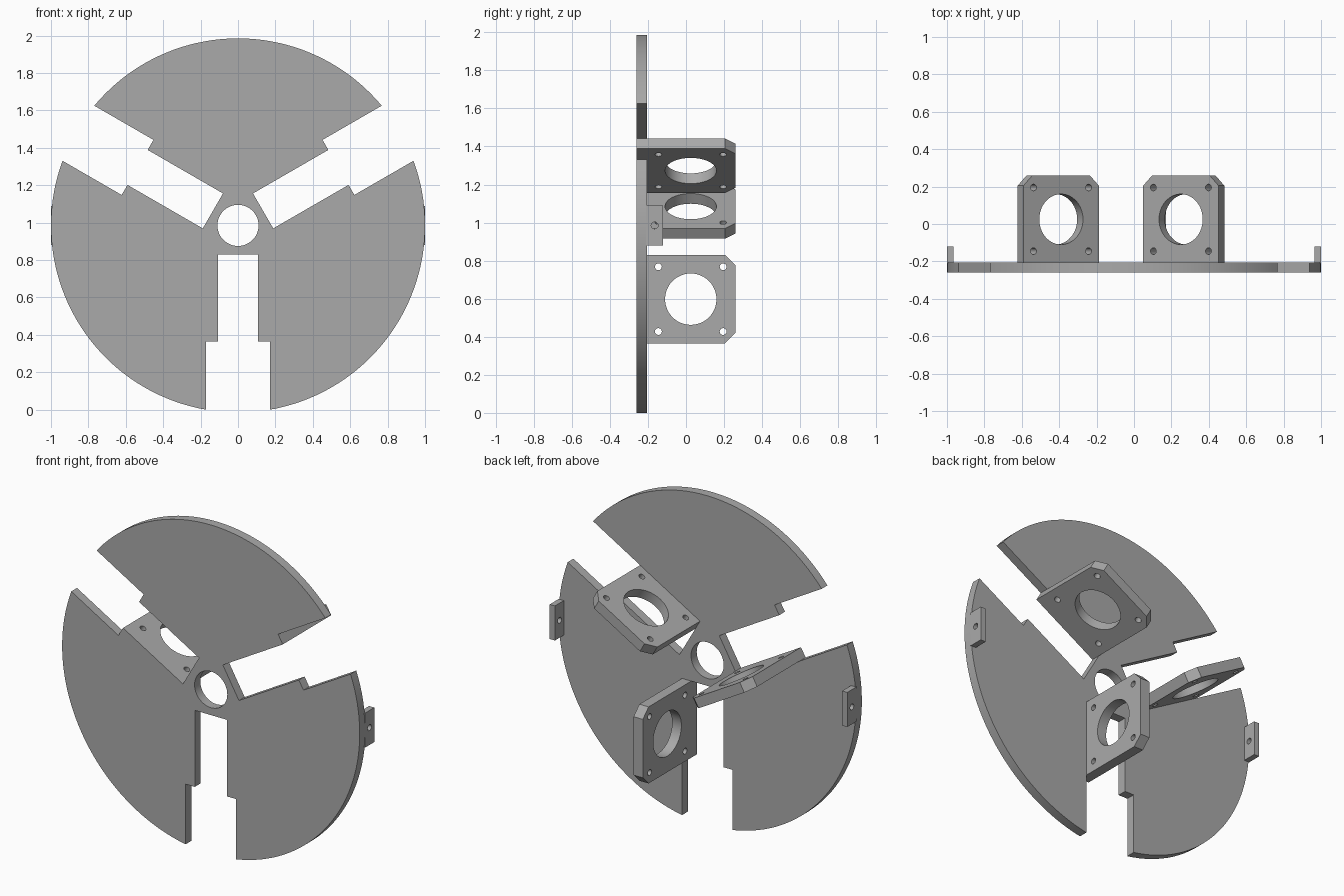
import bpy, bmesh
from math import sin, cos, asin, sqrt, radians, pi
from mathutils import Matrix, Vector

if "Cube" in bpy.data.objects:
    bpy.data.objects.remove(bpy.data.objects["Cube"])

CENTRE = 0.985      # height of the disc axis
SLOT, STEP = 0.108, 0.17   # half widths of the slot, inner and outer
INNER, OUTER = 0.155, 0.62  # radial span of the narrow slot

grey = bpy.data.materials.new("grey")
grey.diffuse_color = (0.4, 0.4, 0.4, 1)
grey.use_nodes = True
grey.node_tree.nodes["Principled BSDF"].inputs["Base Color"].default_value = (0.4, 0.4, 0.4, 1)


def circle(x, y, r, n):
    return [(x + r * cos(2 * pi * i / n), y + r * sin(2 * pi * i / n)) for i in range(n)]


def plate(name, loops, thickness, matrix):
    """Flat plate: first loop is the outline, the others are holes."""
    curve = bpy.data.curves.new(name, "CURVE")
    curve.dimensions = "2D"
    curve.fill_mode = "BOTH"
    curve.extrude = thickness / 2
    for loop in loops:
        spline = curve.splines.new("POLY")
        spline.points.add(len(loop) - 1)
        for point, (x, y) in zip(spline.points, loop):
            point.co = (x, y, 0, 1)
        spline.use_cyclic_u = True
    temp = bpy.data.objects.new(name + "_outline", curve)
    bpy.context.scene.collection.objects.link(temp)
    graph = bpy.context.evaluated_depsgraph_get()
    mesh = bpy.data.meshes.new_from_object(temp.evaluated_get(graph))
    bpy.data.objects.remove(temp)

    bm = bmesh.new()
    bm.from_mesh(mesh)
    bmesh.ops.remove_doubles(bm, verts=bm.verts, dist=0.0001)
    bmesh.ops.recalc_face_normals(bm, faces=bm.faces)
    bm.transform(matrix)
    bm.to_mesh(mesh)
    bm.free()
    mesh.materials.clear()
    mesh.materials.append(grey)
    obj = bpy.data.objects.new(name, mesh)
    bpy.context.scene.collection.objects.link(obj)
    bpy.ops.object.select_all(action="DESELECT")
    obj.select_set(True)
    bpy.context.view_layer.objects.active = obj
    bpy.ops.object.shade_smooth_by_angle(angle=radians(30))
    return obj


axis = Matrix.Translation((0, 0, CENTRE))
facing_front = Matrix.Rotation(pi / 2, 4, "X")
facing_side = Matrix(((0, 0, 1, 0), (1, 0, 0, 0), (0, 1, 0, 0), (0, 0, 0, 1)))

# Disc with three stepped slots and a centre hole
outline = []
half = asin(STEP)
rim = sqrt(1 - STEP ** 2)
for k in range(3):
    a = radians(270 + 120 * k)
    out, side = Vector((cos(a), sin(a))), Vector((-sin(a), cos(a)))
    edge = [(rim, STEP), (OUTER, STEP), (OUTER, SLOT), (INNER, SLOT)]
    outline += [tuple(out * r - side * w) for r, w in edge]
    outline += [tuple(out * r + side * w) for r, w in reversed(edge)]
    sweep = radians(120) - 2 * half
    outline += [(cos(a + half + sweep * i / 40), sin(a + half + sweep * i / 40)) for i in range(1, 40)]
plate("slotted_disc", [outline, circle(0, 0, 0.11, 48)], 0.055,
      Matrix.Translation((0, -0.2325, 0)) @ axis @ facing_front)

# Motor brackets standing behind the disc along one edge of each slot
mid = -(INNER + OUTER) / 2
front, back, cut = -0.205, 0.26, 0.055
shape = [(front, -OUTER), (back - cut, -OUTER), (back, cut - OUTER),
         (back, -INNER - cut), (back - cut, -INNER), (front, -INNER)]
holes = [circle(0.025, mid, 0.135, 48)]
holes += [circle(0.025 + 0.17 * i, mid + 0.17 * j, 0.018, 16) for i in (-1, 1) for j in (-1, 1)]
for k, label in enumerate(("lower", "left", "right")):
    plate(label + "_bracket", [shape] + holes, STEP - SLOT,
          axis @ Matrix.Rotation(radians(120 * k), 4, "Y")
          @ Matrix.Translation(((STEP + SLOT) / 2, 0, 0)) @ facing_side)

# Small drilled tabs at both sides of the rim
tab = [(-0.21, -0.105), (-0.12, -0.105), (-0.12, 0.105), (-0.21, 0.105)]
for s, label in ((1, "left"), (-1, "right")):
    plate(label + "_tab", [tab, circle(-0.165, 0, 0.018, 16)], 0.035,
          axis @ Matrix.Translation((s * 0.9825, 0, 0)) @ facing_side)
